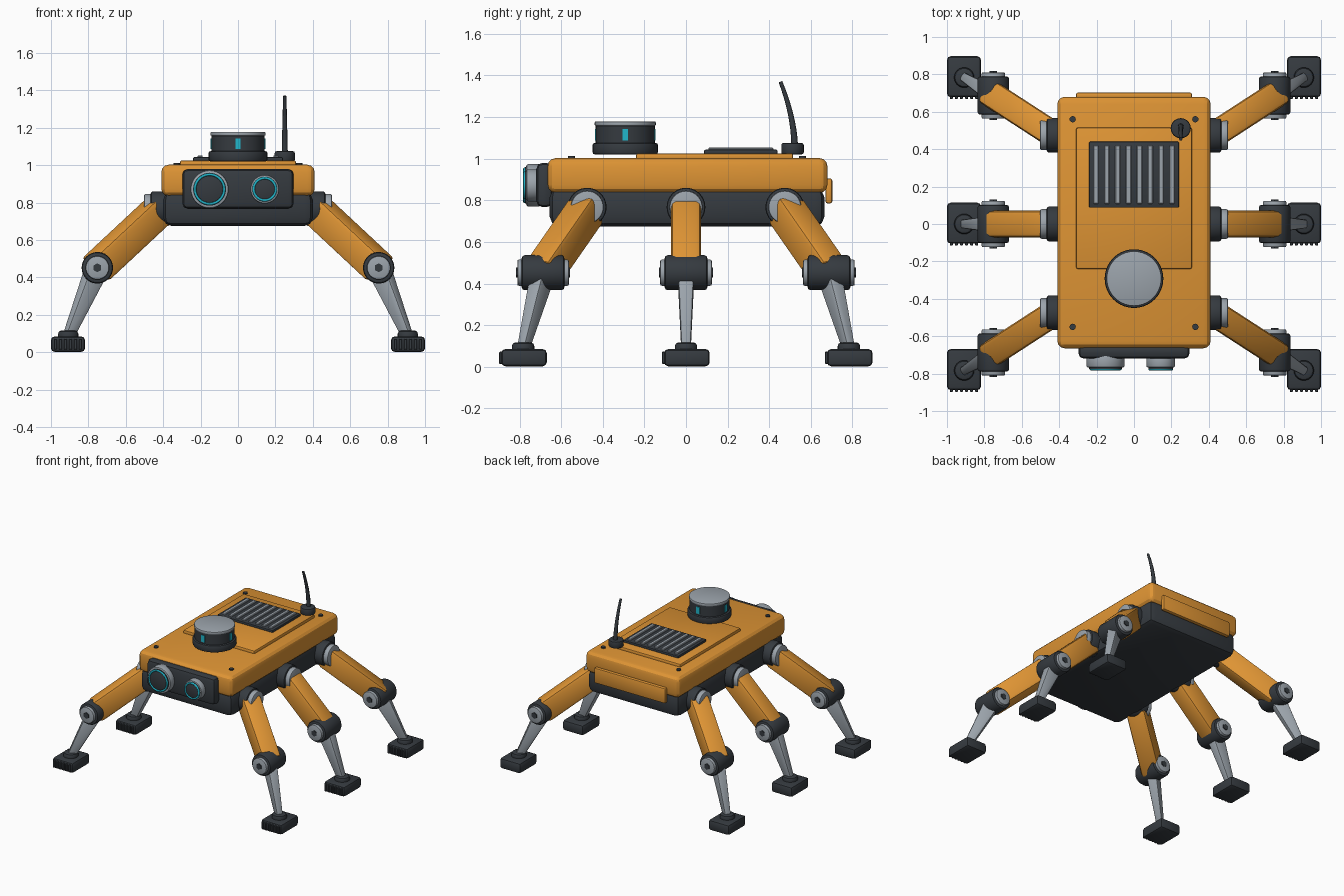
import bpy, bmesh, math
from mathutils import Vector, Matrix

cube = bpy.data.objects.get("Cube")
if cube:
    bpy.data.objects.remove(cube, do_unlink=True)


def material(name, rgb):
    m = bpy.data.materials.new(name)
    m.use_nodes = True
    m.diffuse_color = (*rgb, 1)
    m.node_tree.nodes["Principled BSDF"].inputs["Base Color"].default_value = (*rgb, 1)
    return m


ORANGE = material("orange_paint", (0.74, 0.30, 0.035))
DARK = material("dark_plastic", (0.036, 0.043, 0.051))
GREY = material("grey_metal", (0.33, 0.37, 0.41))
CYAN = material("cyan_glow", (0.015, 0.47, 0.60))

AXES = {"x": Matrix.Rotation(math.pi / 2, 4, "Y"),
        "y": Matrix.Rotation(math.pi / 2, 4, "X"),
        "z": Matrix()}


def finish(name, bm, mat, matrix, bevel=0, segments=2):
    """Bevel the hard edges, shade by angle and link the object."""
    if bevel:
        hard = [e for e in bm.edges if e.calc_face_angle(0) > 0.5]
        bmesh.ops.bevel(bm, geom=hard, offset=bevel, segments=segments,
                        profile=0.5, affect="EDGES", clamp_overlap=True)
    bm.normal_update()
    mesh = bpy.data.meshes.new(name)
    bm.to_mesh(mesh)
    bm.free()
    for p in mesh.polygons:
        p.use_smooth = True
    mesh.set_sharp_from_angle(angle=math.radians(25))
    mesh.materials.append(mat)
    obj = bpy.data.objects.new(name, mesh)
    obj.matrix_world = matrix
    bpy.context.collection.objects.link(obj)
    return obj


def box(name, lo, hi, mat, bevel=0, segments=2):
    lo, hi = Vector(lo), Vector(hi)
    bm = bmesh.new()
    bmesh.ops.create_cube(bm, size=1)
    bmesh.ops.scale(bm, vec=hi - lo, verts=bm.verts)
    return finish(name, bm, mat, Matrix.Translation((lo + hi) / 2), bevel, segments)


def cylinder(name, radius, depth, loc, axis, mat, bevel=0, sides=40):
    bm = bmesh.new()
    bmesh.ops.create_cone(bm, cap_ends=True, segments=sides, radius1=radius,
                          radius2=radius, depth=depth)
    return finish(name, bm, mat, Matrix.Translation(loc) @ AXES[axis], bevel)


def beam(name, start, end, size_start, size_end, mat, bevel):
    """Tapered bar; sizes are (horizontal width, height) at each end."""
    start, end = Vector(start), Vector(end)
    along = (end - start).normalized()
    side = Vector((0, 0, 1)).cross(along).normalized()
    up = along.cross(side)
    bm = bmesh.new()
    bmesh.ops.create_cube(bm, size=1)
    for v in bm.verts:
        w, h = size_end if v.co.x > 0 else size_start
        v.co = Vector((v.co.x * (end - start).length, v.co.y * w, v.co.z * h))
    frame = Matrix((along, side, up)).transposed().to_4x4()
    return finish(name, bm, mat, Matrix.Translation((start + end) / 2) @ frame, bevel)


def ring(name, radius, tube, loc, mat):
    bpy.ops.mesh.primitive_torus_add(major_radius=radius, minor_radius=tube,
                                     major_segments=40, minor_segments=8,
                                     location=loc, rotation=(math.pi / 2, 0, 0))
    obj = bpy.context.object
    obj.name = name
    obj.data.materials.append(mat)
    bpy.ops.object.shade_smooth()


# Body
box("body_shell", (-0.41, -0.665, 0.835), (0.41, 0.68, 1.003), ORANGE, 0.04, 3)
box("belly", (-0.4, -0.655, 0.675), (0.4, 0.665, 0.86), DARK, 0.045, 2)
box("top_panel", (-0.31, -0.24, 0.99), (0.31, 0.515, 1.026), ORANGE, 0.01)
box("rear_panel", (-0.31, 0.67, 0.785), (0.31, 0.703, 0.905), ORANGE, 0.01)
for x in (-0.328, 0.328):
    for y in (-0.55, 0.56):
        cylinder("deck_bolt", 0.017, 0.02, (x, y, 1.002), "z", DARK, 0, 12)

# Vent with slats
box("vent_frame", (-0.24, 0.087, 1.02), (0.24, 0.44, 1.043), DARK, 0.006)
for i in range(8):
    x = -0.203 + i * 0.058
    box("vent_slat", (x - 0.014, 0.108, 1.035), (x + 0.014, 0.42, 1.053), GREY, 0.004, 1)

# Scanner
SX, SY = 0, -0.292
cylinder("scanner_base", 0.157, 0.055, (SX, SY, 1.048), "z", DARK, 0.01)
cylinder("scanner_drum", 0.142, 0.1, (SX, SY, 1.115), "z", DARK)
cylinder("scanner_cap", 0.147, 0.022, (SX, SY, 1.168), "z", GREY, 0.006)
for i in range(4):
    a = i * math.pi / 2
    window = box("scanner_window", (-0.004, -0.014, -0.027), (0.004, 0.014, 0.027), CYAN)
    window.matrix_world = (Matrix.Translation((SX, SY, 1.115)) @ Matrix.Rotation(a, 4, "Z")
                           @ Matrix.Translation((0.142, 0, 0)))

# Antenna
cylinder("antenna_base", 0.054, 0.055, (0.25, 0.512, 1.048), "z", DARK, 0.01, 24)
whip = bpy.data.curves.new("antenna_whip", "CURVE")
whip.dimensions = "3D"
whip.bevel_depth = 0.015
whip.bevel_resolution = 2
whip.use_fill_caps = True
spline = whip.splines.new("POLY")
spline.points.add(8)
for i, p in enumerate(spline.points):
    t = i / 8
    p.co = (0.25, 0.522 - 0.068 * t ** 1.8, 1.06 + 0.31 * t, 1)
    p.radius = 1.1 - 0.5 * t
whip.materials.append(DARK)
bpy.context.collection.objects.link(bpy.data.objects.new("antenna_whip", whip))

# Face plate and cameras
box("face_plate", (-0.298, -0.72, 0.767), (0.298, -0.64, 0.98), DARK, 0.03, 2)
for x, r in ((-0.152, 0.102), (0.143, 0.077)):
    cylinder("camera_housing", r, 0.07, (x, -0.733, 0.872), "y", GREY, 0.01)
    cylinder("camera_bezel", r * 0.86, 0.03, (x, -0.76, 0.872), "y", DARK)
    ring("camera_light_ring", r * 0.77, 0.007, (x, -0.776, 0.872), CYAN)
    cylinder("camera_lens", r * 0.72, 0.03, (x, -0.765, 0.872), "y", DARK, 0.008)

# Legs: each side has a front, middle and rear one
for s in (-1, 1):
    for row in (-1, 0, 1):
        hip_y, knee_y, foot_y = 0.475 * row, 0.687 * row, 0.783 * row
        cylinder("hip_mount", 0.093, 0.1, (s * 0.417, hip_y, 0.767), "x", DARK, 0.012)
        cylinder("hip_disc", 0.079, 0.05, (s * 0.478, hip_y, 0.767), "x", GREY, 0.008)

        hip = Vector((s * 0.425, hip_y, 0.757))
        knee = Vector((s * 0.752, knee_y, 0.452))
        reach = (knee - hip).normalized() * 0.015
        beam("upper_leg", hip, knee + reach, (0.142, 0.16), (0.142, 0.16), ORANGE, 0.022)

        cylinder("knee_joint", 0.084, 0.205, knee, "y", DARK, 0.014)
        cylinder("knee_disc", 0.063, 0.248, knee, "y", GREY, 0.008)
        cylinder("knee_bolt", 0.024, 0.26, knee, "y", DARK, 0, 6)

        ankle = Vector((s * 0.907, foot_y, 0.085))
        beam("shin", knee, ankle, (0.08, 0.115), (0.046, 0.056), GREY, 0.012)

        # Foot with toe ribs
        cylinder("ankle_cap", 0.054, 0.06, (s * 0.908, foot_y, 0.087), "z", DARK, 0.018, 24)
        box("foot", (s * 0.909 - 0.091, foot_y - 0.105, 0.002),
            (s * 0.909 + 0.091, foot_y + 0.114, 0.085), DARK, 0.02)
        for i in range(6):
            x = s * 0.909 + (i - 2.5) * 0.027
            box("toe_rib", (x - 0.008, foot_y - 0.115, 0.014),
                (x + 0.008, foot_y - 0.09, 0.072), DARK, 0.003, 1)
